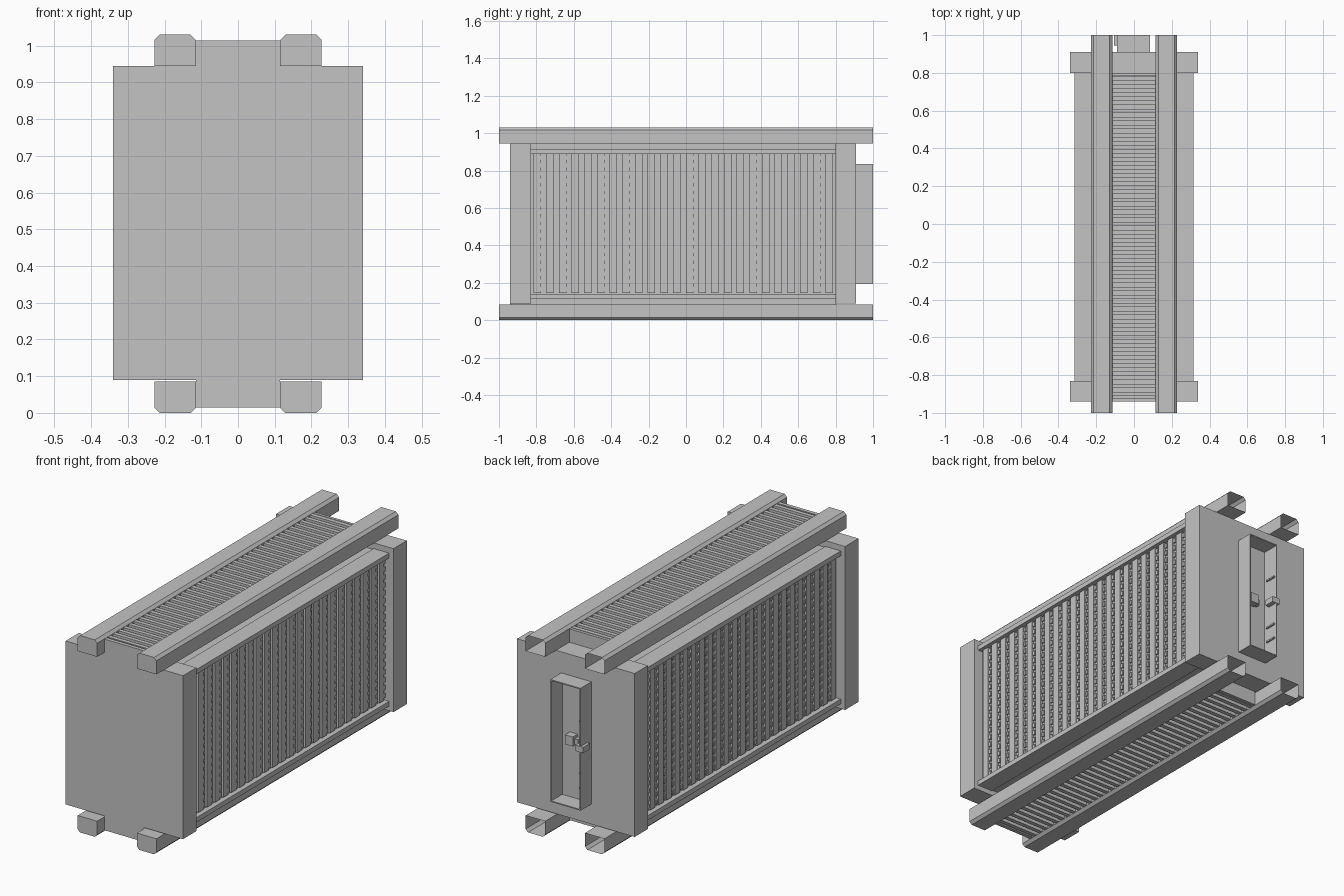
import bpy, bmesh
from mathutils import Matrix, Vector

cube = bpy.data.objects.get("Cube")
if cube:
    bpy.data.objects.remove(cube, do_unlink=True)

grey = bpy.data.materials.new("casing_grey")
grey.use_nodes = True
colour = (0.55, 0.55, 0.55, 1)
grey.diffuse_color = colour
grey.node_tree.nodes["Principled BSDF"].inputs["Base Color"].default_value = colour

HEIGHT = 1.03
MID = HEIGHT / 2


def finish(name, bm):
    mesh = bpy.data.meshes.new(name)
    bm.to_mesh(mesh)
    bm.free()
    mesh.materials.append(grey)
    obj = bpy.data.objects.new(name, mesh)
    bpy.context.collection.objects.link(obj)


def add_box(bm, x, y, z):
    size = Vector((x[1] - x[0], y[1] - y[0], z[1] - z[0]))
    centre = Vector((sum(x), sum(y), sum(z))) / 2
    matrix = Matrix.Translation(centre) @ Matrix.Diagonal(size).to_4x4()
    bmesh.ops.create_cube(bm, size=1, matrix=matrix)


def box(name, x, y, z):
    bm = bmesh.new()
    add_box(bm, x, y, z)
    finish(name, bm)


def span(side, a, b):
    return tuple(sorted((side * a, side * b)))


def level(side, a, b):
    # Heights mirrored about the middle for the lower half
    return tuple(sorted((MID + side * (a - MID), MID + side * (b - MID))))


# End plates and inner body
box("front_plate", (-.34, .34), (-.94, -.83), (.09, .945))
box("front_plate_tongue", (-.115, .115), (-.94, -.92), (.015, 1.015))
box("back_plate", (-.34, .34), (.80, .91), (.09, .945))
box("body_core", (-.285, .285), (-.83, .80), (.12, .91))
box("centre_core", (-.115, .115), (-.92, .79), (.035, .995))
box("centre_back_wall", (-.115, .115), (.785, .80), (.015, 1.015))

# Chamfered guide rails, closed in front and open at the back
for v_name, v in (("top", 1), ("bottom", -1)):
    for h_name, h in (("left", 1), ("right", -1)):
        bm = bmesh.new()
        profile = [(.115, .945), (.228, .945), (.228, 1.016),
                   (.214, 1.03), (.129, 1.03), (.115, 1.016)]
        ring = [bm.verts.new((h * x, -1, MID + v * (z - MID))) for x, z in profile]
        bm.faces.new(ring)
        grown = bmesh.ops.extrude_edge_only(bm, edges=list(bm.edges))["geom"]
        moved = [e for e in grown if isinstance(e, bmesh.types.BMVert)]
        bmesh.ops.translate(bm, verts=moved, vec=(0, 2, 0))
        bmesh.ops.recalc_face_normals(bm, faces=list(bm.faces))
        bm.normal_update()
        if sum(f.normal.y for f in bm.faces) > 0:
            bmesh.ops.reverse_faces(bm, faces=list(bm.faces))
        finish(f"{v_name}_{h_name}_rail", bm)
        # Ledge along the side panel
        box(f"{v_name}_{h_name}_ledge", span(h, .225, .315), (-.83, .80),
            level(v, .89, .915))

    # Cross fins between the rails
    bm = bmesh.new()
    count = 40
    for i in range(count):
        y = -.90 + i * 1.67 / (count - 1)
        add_box(bm, (-.115, .115), (y - .011, y + .011), level(v, .99, 1.015))
    finish(f"{v_name}_cross_fins", bm)

# Vented side panels: upright ribs with rows of small studs between them
for name, h in (("left", 1), ("right", -1)):
    ribs, studs = bmesh.new(), bmesh.new()
    columns, rows = 24, 18
    pitch = 1.63 / columns
    for c in range(columns):
        y = -.83 + (c + .5) * pitch
        add_box(ribs, span(h, .283, .296), (y - .02, y + .02), (.145, .89))
        for r in range(rows):
            z = .145 + (r + .5) * .745 / rows
            add_box(studs, span(h, .283, .293),
                    (y + .022, y + .036), (z - .012, z + .012))
    finish(f"{name}_side_ribs", ribs)
    finish(f"{name}_side_studs", studs)

# Open connector shroud on the back
wall = .006
box("shroud_left_wall", (.085 - wall, .085), (.91, 1), (.195, .835))
box("shroud_right_wall", (-.09, -.09 + wall), (.91, 1), (.195, .835))
for name, v in (("top", 1), ("bottom", -1)):
    box(f"shroud_{name}_wall", (-.09, .085), (.91, 1), level(v, .835 - wall, .835))

# Latch in the shroud
box("latch_lever", (-.105, -.06), (.945, 1), (.50, .53))
box("latch_post", (-.01, .035), (.91, .95), (.49, .54))
box("latch_hook", (-.03, -.01), (.91, .935), (.495, .525))
for i, z in enumerate((.30, .38, .65)):
    box(f"shroud_key_{i + 1}", (-.085, -.075), (.93, .99), (z, z + .008))
